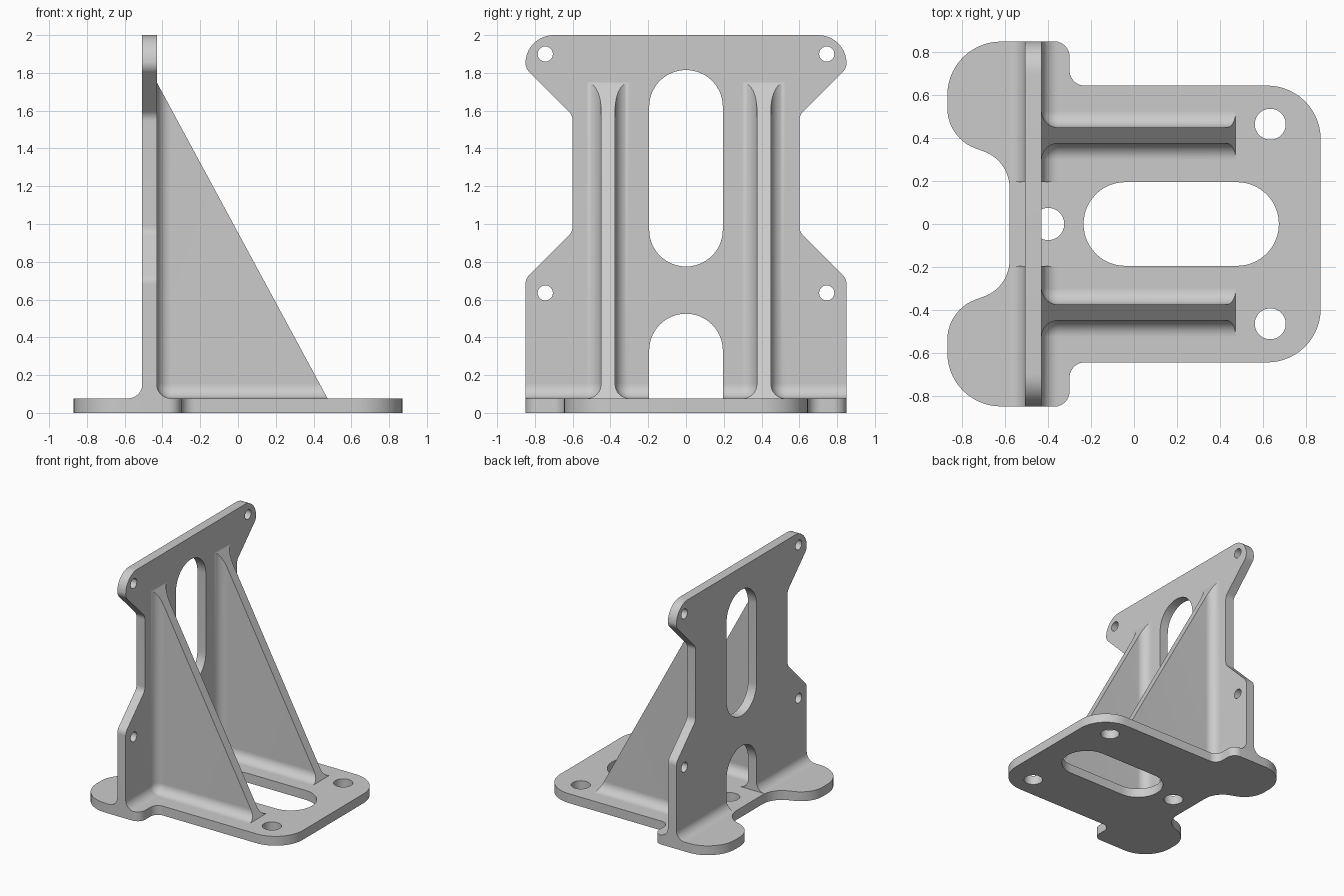
import bpy, bmesh, math
from mathutils import Vector, Matrix

cube = bpy.data.objects.get("Cube")
if cube:
    bpy.data.objects.remove(cube, do_unlink=True)

# Main sizes
T = 0.077                      # plate thickness, also top of the base
BACK, FRONT = -0.507, -0.43    # wall faces in x
R = 0.075                      # fillet radius
RIB_Y, RIB_H = 0.4125, 0.0375  # rib centre and half thickness
SLOT = 0.195                   # half width of the long openings
RIB_TOP, RIB_TOE = 1.75, 0.474

grey = bpy.data.materials.new("plain grey")
grey.use_nodes = True
grey.diffuse_color = (0.6, 0.6, 0.6, 1)
grey.node_tree.nodes["Principled BSDF"].inputs["Base Color"].default_value = (0.6, 0.6, 0.6, 1)

# Local profile axes mapped to the world
ALONG_Z = Matrix.Identity(4)
ALONG_X = Matrix(((0, 0, 1, 0), (1, 0, 0, 0), (0, 1, 0, 0), (0, 0, 0, 1)))
ALONG_Y = Matrix(((0, 1, 0, 0), (0, 0, 1, 0), (1, 0, 0, 0), (0, 0, 0, 1)))


def outline(corners, steps=14):
    """Polygon with each corner (x, y, radius) rounded."""
    pts = []
    n = len(corners)
    for i, (x, y, r) in enumerate(corners):
        p = Vector((x, y))
        if r == 0:
            arc = [p]
        else:
            u = (Vector(corners[i - 1][:2]) - p).normalized()
            v = (Vector(corners[(i + 1) % n][:2]) - p).normalized()
            half = u.angle(v) / 2
            t = r / math.tan(half)
            c = p + (u + v).normalized() * (r / math.sin(half))
            a, b = (p + u * t - c).normalized(), (p + v * t - c).normalized()
            arc = [c + a.slerp(b, k / steps) * r for k in range(steps + 1)]
        for q in arc:
            if not pts or (q - pts[-1]).length > 1e-4:
                pts.append(q)
    if (pts[0] - pts[-1]).length < 1e-4:
        pts.pop()
    return pts


def slot(x, y, hx, hy):
    """Rounded opening; equal halves give a circle."""
    r = min(hx, hy) * 0.999
    return outline([(x - hx, y - hy, r), (x + hx, y - hy, r),
                    (x + hx, y + hy, r), (x - hx, y + hy, r)])


def flare(c, half, base, top):
    """Upright section whose foot is filleted into a surface on both sides."""
    return outline([(c - half - R, base, 0), (c - half, base, R),
                    (c - half, top, 0), (c + half, top, 0),
                    (c + half, base, R), (c + half + R, base, 0)])


def swapped(points):
    return [Vector((q.y, q.x)) for q in points]


def finish(name, bm):
    mesh = bpy.data.meshes.new(name)
    bm.to_mesh(mesh)
    bm.free()
    mesh.materials.append(grey)
    mesh.shade_smooth()
    mesh.set_sharp_from_angle(angle=math.radians(30))
    obj = bpy.data.objects.new(name, mesh)
    bpy.context.collection.objects.link(obj)


def extrude(name, loops, axes, lo, hi, cut=False):
    """Fill the loops, extrude from lo to hi, optionally trim to the rib slope."""
    curve = bpy.data.curves.new(name + " profile", 'CURVE')
    curve.dimensions, curve.fill_mode = '2D', 'BOTH'
    curve.extrude = (hi - lo) / 2
    for loop in loops:
        s = curve.splines.new('POLY')
        s.points.add(len(loop) - 1)
        for point, q in zip(s.points, loop):
            point.co = (q.x, q.y, 0, 1)
        s.use_cyclic_u = True
    helper = bpy.data.objects.new(name + " profile", curve)
    bpy.context.collection.objects.link(helper)
    bpy.context.view_layer.update()
    mesh = bpy.data.meshes.new_from_object(
        helper.evaluated_get(bpy.context.evaluated_depsgraph_get()))
    bpy.data.objects.remove(helper)
    bpy.data.curves.remove(curve)
    bm = bmesh.new()
    bm.from_mesh(mesh)
    bpy.data.meshes.remove(mesh)
    bm.transform(axes @ Matrix.Translation((0, 0, (lo + hi) / 2)))
    bmesh.ops.remove_doubles(bm, verts=bm.verts, dist=1e-5)
    if cut:
        res = bmesh.ops.bisect_plane(
            bm, geom=bm.verts[:] + bm.edges[:] + bm.faces[:], dist=1e-6,
            plane_co=(FRONT, 0, RIB_TOP),
            plane_no=(RIB_TOP - T, 0, RIB_TOE - FRONT), clear_outer=True)
        edges = [e for e in res['geom_cut'] if isinstance(e, bmesh.types.BMEdge)]
        bmesh.ops.holes_fill(bm, edges=edges)
    bmesh.ops.recalc_face_normals(bm, faces=bm.faces)
    finish(name, bm)


# Base plate with lobes, long slot and bolt holes
half = [(0.87, 0.645, 0.25), (-0.30, 0.645, 0.07), (-0.30, 0.85, 0.07),
        (-0.87, 0.85, 0.25), (-0.87, 0.40, 0.20), (-0.58, 0.295, 0.18)]
base = outline(half + [(x, -y, r) for x, y, r in reversed(half)])
holes = [slot(0.22, 0, 0.455, SLOT), slot(-0.40, 0, R, R)]
holes += [slot(0.635, s * 0.465, 0.072, 0.072) for s in (1, -1)]
extrude("base_plate", [base] + holes, ALONG_Z, 0, T)

# Upright wall with arch, slot and mounting holes
half = [(SLOT, 0.525, SLOT * 0.999), (SLOT, T, 0), (0.85, T, 0),
        (0.85, 0.71, 0.07), (0.60, 0.96, 0.07), (0.60, 1.575, 0.07),
        (0.85, 1.825, 0.07), (0.85, 2.0, 0.15)]
wall = outline(half + [(-y, z, r) for y, z, r in reversed(half)])
holes = [slot(0, 1.295, SLOT, 0.52)]
holes += [slot(s * 0.745, z, 0.04, 0.04) for s in (1, -1) for z in (1.90, 0.635)]
extrude("upright_wall", [wall] + holes, ALONG_X, BACK, FRONT)

for side, s in (("left", 1), ("right", -1)):
    # Wall foot, filleted front and back
    foot = swapped(flare((BACK + FRONT) / 2, (FRONT - BACK) / 2, T, T + R))
    lo, hi = sorted((s * SLOT, s * 0.85))
    extrude(f"wall_foot_{side}", [foot], ALONG_Y, lo, hi)

    # Sloping rib, filleted into the wall and into the base
    rib = swapped(flare(s * RIB_Y, RIB_H, FRONT, 0.6))
    extrude(f"rib_{side}", [rib], ALONG_Z, T / 2, 1.95, cut=True)
    extrude(f"rib_foot_{side}", [flare(s * RIB_Y, RIB_H, T, T + R)],
            ALONG_X, FRONT, 0.6, cut=True)

    # Round blends where wall, rib and base meet
    for label, e in (("outer", s), ("inner", -s)):
        bm = bmesh.new()
        bmesh.ops.create_uvsphere(bm, u_segments=48, v_segments=24, radius=R)
        outside = [v for v in bm.verts
                   if v.co.x > 1e-4 or v.co.z > 1e-4 or v.co.y * e > 1e-4]
        bmesh.ops.delete(bm, geom=outside, context='VERTS')
        bmesh.ops.reverse_faces(bm, faces=bm.faces)
        bm.transform(Matrix.Translation(
            (FRONT + R, s * RIB_Y + e * (RIB_H + R), T + R)))
        finish(f"corner_blend_{side}_{label}", bm)
